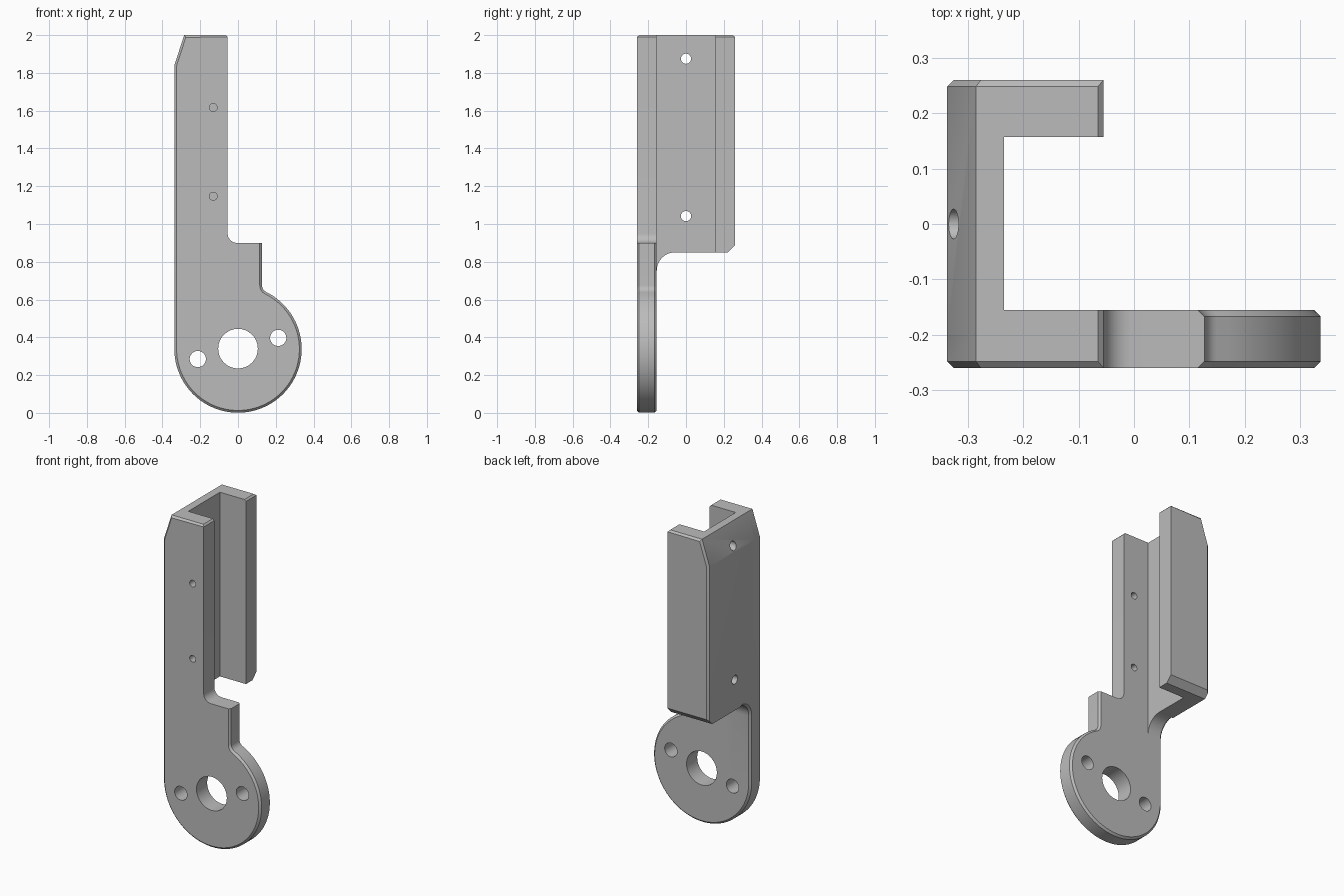
import bpy, bmesh, math
from mathutils import Vector

if "Cube" in bpy.data.objects:
    bpy.data.objects.remove(bpy.data.objects["Cube"])

R, CZ = 0.337, 0.338            # round foot radius and centre height
Y0, Y1, T = -0.26, 0.26, 0.105  # overall depth and plate thickness
XE, ZT, CH = -0.055, 2.0, 0.012 # flange end, top, small chamfer

grey = bpy.data.materials.new("grey metal")
grey.diffuse_color = (0.5, 0.5, 0.5, 1)
grey.use_nodes = True
grey.node_tree.nodes["Principled BSDF"].inputs["Base Color"].default_value = grey.diffuse_color


def arc(cx, cy, r, a0, a1, n):
    return [(cx + r * math.cos(math.radians(a0 + (a1 - a0) * i / n)),
             cy + r * math.sin(math.radians(a0 + (a1 - a0) * i / n))) for i in range(n + 1)]


def prism(points, offset):
    """Extrude a closed loop of 3D points along offset."""
    bm = bmesh.new()
    face = bm.faces.new([bm.verts.new(p) for p in points])
    new = bmesh.ops.extrude_face_region(bm, geom=[face], use_keep_orig=True)["geom"]
    bmesh.ops.translate(bm, vec=offset, verts=[v for v in new if isinstance(v, bmesh.types.BMVert)])
    bmesh.ops.recalc_face_normals(bm, faces=bm.faces)
    return bm


def chamfer(bm, rule):
    edges = [e for e in bm.edges if rule(e.verts[0].co, e.verts[1].co, (e.verts[0].co + e.verts[1].co) / 2)]
    bmesh.ops.bevel(bm, geom=edges, offset=CH, offset_type='OFFSET', segments=1,
                    profile=0.5, affect='EDGES', clamp_overlap=False)


def shave(bm, co, no):
    """Slice off everything on the normal side of a plane."""
    cut = bmesh.ops.bisect_plane(bm, geom=bm.verts[:] + bm.edges[:] + bm.faces[:], dist=1e-6,
                                 plane_co=co, plane_no=no, clear_outer=True)["geom_cut"]
    bmesh.ops.edgeloop_fill(bm, edges=[g for g in cut if isinstance(g, bmesh.types.BMEdge)])
    bmesh.ops.recalc_face_normals(bm, faces=bm.faces)


def make(name, bm):
    bmesh.ops.recalc_face_normals(bm, faces=bm.faces)
    me = bpy.data.meshes.new(name)
    bm.to_mesh(me)
    bm.free()
    me.materials.append(grey)
    ob = bpy.data.objects.new(name, me)
    bpy.context.collection.objects.link(ob)
    return ob


def combine(ob, other, op):
    bpy.context.view_layer.objects.active = ob
    m = ob.modifiers.new("combine", 'BOOLEAN')
    m.operation, m.object, m.solver = op, other, 'EXACT'
    bpy.ops.object.modifier_apply(modifier=m.name)
    bpy.data.objects.remove(other)


def drill(ob, x, y, z, r, axis, length, n=32):
    ring = arc(0, 0, r, 0, 360 - 360 / n, n - 1)
    if axis == 'Y':
        pts, off = [(x + a, y, z + b) for a, b in ring], (0, length, 0)
    else:
        pts, off = [(x, y + a, z + b) for a, b in ring], (length, 0, 0)
    combine(ob, make("drill", prism(pts, off)), 'DIFFERENCE')


# Front plate: round foot, side tab and long upright
outline = [(-R, 1.84), (-0.285, ZT), (XE - 0.01, ZT), (XE, ZT - 0.01)]
outline += arc(XE + 0.05, 0.95, 0.05, 180, 270, 8)
outline += [(0.127, 0.90)]
outline += arc(0.167, 0.676, 0.04, 180, 243.7, 6)
outline += arc(0, CZ, R, 63.7, -180, 64)[1:]
bm = prism([(x, Y0, z) for x, z in outline], (0, T, 0))


def plate_rule(a, b, m):
    if abs(a.y - b.y) > 1e-5:
        return False
    if m.x > -0.06 and 0.89 < m.z and not (abs(m.x - 0.127) < 1e-4):
        return m.z > 1.999
    return m.y < -0.2 or m.z < 1.8


chamfer(bm, plate_rule)
bracket = make("bracket", bm)

# Channel: rear web and back flange, with fillet into the plate
fy, fr = Y0 + T, 0.097
side = [(-0.2, ZT), (-0.2, 0.85 - fr)]
side += arc(fy + fr, 0.85 - fr, fr, 180, 90, 10)
side += [(0.222, 0.85), (Y1, 0.888), (Y1, ZT)]
bm = prism([(-R, y, z) for y, z in side], (XE + R, 0, 0))
shave(bm, (-R, 0, 1.84), Vector((-0.16, 0, 0.052)).normalized())
shave(bm, (XE, 0, ZT - 0.01), Vector((1, 0, 1)).normalized())


def channel_rule(a, b, m):
    back = min(a.y, b.y) > Y1 - 1e-4 and m.z > 0.9 and m.x < XE - 0.008
    fillet = (max(a.x, b.x) < -R + 1e-4 and m.z < 0.8499 and fy - 1e-4 < m.y < fy + fr)
    return back or fillet


chamfer(bm, channel_rule)
channel = make("channel", bm)

# Hollow inside of the channel
box = [(-0.235, -0.25, 0.5), (0.3, -0.25, 0.5), (0.3, 0.157, 0.5), (-0.235, 0.157, 0.5)]
combine(channel, make("hollow", prism(box, (0, 0, 2))), 'DIFFERENCE')
combine(bracket, channel, 'UNION')

# Pivot bore, foot holes, flange pin holes and web screw holes
for x, z, r in [(0, 0.34, 0.105), (-0.213, 0.285, 0.043), (0.213, 0.397, 0.043),
                (-0.131, 1.616, 0.021), (-0.131, 1.147, 0.021)]:
    drill(bracket, x, -0.35, z, r, 'Y', 0.3)
for z in (1.875, 1.042):
    drill(bracket, -0.45, 0, z, 0.027, 'X', 0.3)

# Smooth the round parts, keep edges crisp
bpy.ops.object.select_all(action='DESELECT')
bracket.select_set(True)
bpy.context.view_layer.objects.active = bracket
bpy.ops.object.shade_smooth_by_angle(angle=math.radians(25))
